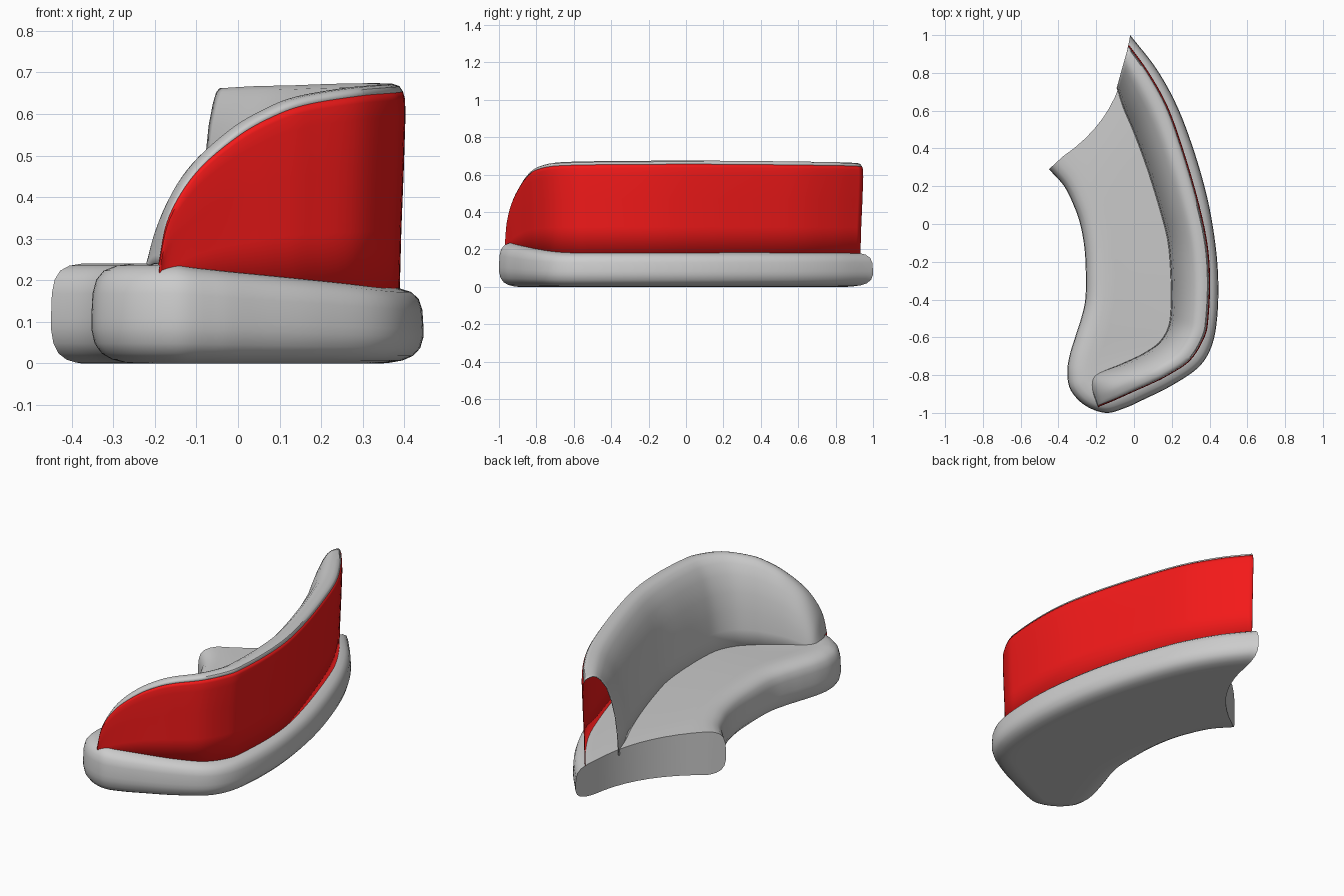
import bpy, bmesh, math
from mathutils import Vector

if "Cube" in bpy.data.objects:
    bpy.data.objects.remove(bpy.data.objects["Cube"])


def smooth_path(pts, n):
    """Catmull-Rom curve through points, n samples per span."""
    p = [Vector(q) for q in pts]
    p = [2 * p[0] - p[1]] + p + [2 * p[-1] - p[-2]]
    out = []
    for a, b, c, d in zip(p, p[1:], p[2:], p[3:]):
        for k in range(n):
            t = k / n
            out.append(0.5 * (2 * b + (c - a) * t + (2 * a - 5 * b + 4 * c - d) * t * t
                              + (3 * b - a - 3 * c + d) * t ** 3))
    return out + [p[-2]]


def loft(name, rows, closed=False, cap=False, thickness=0, color=None):
    """Skin a list of equal-length sections."""
    bm = bmesh.new()
    grid = [[bm.verts.new(v) for v in r] for r in rows]
    m = len(rows[0])
    for a, b in zip(grid, grid[1:]):
        for k in range(m if closed else m - 1):
            q = (k + 1) % m
            bm.faces.new((a[k], a[q], b[q], b[k]))
    if cap:  # flat cut end, as vertical strips
        g = grid[0]
        for k in range(m // 2 - 1):
            bm.faces.new((g[k], g[m - 1 - k], g[m - 2 - k], g[k + 1]))
    bmesh.ops.remove_doubles(bm, verts=bm.verts, dist=1e-5)
    bmesh.ops.recalc_face_normals(bm, faces=bm.faces)
    me = bpy.data.meshes.new(name)
    bm.to_mesh(me)
    bm.free()
    ob = bpy.data.objects.new(name, me)
    bpy.context.collection.objects.link(ob)
    if color:
        mat = bpy.data.materials.new(name)
        mat.diffuse_color = color
        mat.use_nodes = True
        mat.node_tree.nodes["Principled BSDF"].inputs["Base Color"].default_value = mat.diffuse_color
        me.materials.append(mat)
    if thickness:
        s = ob.modifiers.new("thickness", 'SOLIDIFY')
        s.thickness, s.offset = thickness, 0
    bpy.ops.object.select_all(action='DESELECT')
    ob.select_set(True)
    bpy.context.view_layer.objects.active = ob
    bpy.ops.object.shade_smooth_by_angle(angle=math.radians(40))
    return ob


# Seat: outline from the pointed cut end, round the front, back to the cut
outer = [(-.02, 1), (.12, .82), (.23, .62), (.32, .38), (.39, .13), (.43, -.1), (.446, -.3),
         (.44, -.5), (.41, -.65), (.34, -.76), (.2, -.855), (.05, -.93), (-.05, -.975)]
inner = [(-.45, .29), (-.37, .2), (-.32, .1), (-.285, 0), (-.262, -.13), (-.255, -.27),
         (-.258, -.4), (-.28, -.5), (-.312, -.6), (-.342, -.7), (-.353, -.79), (-.335, -.88),
         (-.26, -.96)]
ctrl = [(x, y, .185 + (max(0, .4 - x) * .1 if y < -.4 else 0)) for x, y in outer]
ctrl += [(-.15, -1, .24)] + [(x, y, .24) for x, y in reversed(inner)]
N = 6
rail = smooth_path(ctrl, N)
last = len(rail) - 1
normals = []
for i in range(last + 1):
    t = rail[min(i + 1, last)] - rail[max(i - 1, 0)]
    n = Vector((t.y, -t.x, 0)).normalized()
    if i < N:  # slide along the cut at the pointed end
        n = n.lerp(Vector((-.25, -1.34, 0)), 1 - i / N)
    normals.append(n)

top = [(0, .45), (.003, .7), (.012, .84), (.03, .93), (.06, .98), (.1, 1)]
bottom = [(0, .35), (.008, .2), (.025, .1), (.05, .04), (.08, .01), (.1, 0)]
STRIP = 9


def edge(i, prof):
    r = rail[i]
    return [Vector((r.x, r.y, r.z * f)) + normals[i] * d for d, f in prof]


def strip(a, b, bend):
    out = []
    for k in range(1, STRIP):
        u = k / STRIP
        out.append(a.lerp(b, u) + Vector((.06, -.03, 0)) * 4 * u * (1 - u) * bend)
    return out


rows = []
for j in range(last // 2 + 1):
    bend = max(0, 1 - j / (3 * N))
    ot, it = edge(j, top), edge(last - j, top)
    ob_, ib = edge(j, bottom), edge(last - j, bottom)
    rows.append(ot + strip(ot[-1], it[-1], bend) + it[::-1]
                + ib + strip(ib[-1], ob_[-1], bend) + ob_[::-1])
loft("seat", rows, closed=True, cap=True)

# Backrest: outer foot line with top height, and inner foot line
back_out = [(-.03, .94, .66), (.07, .8, .665), (.17, .62, .667), (.25, .4, .67),
            (.33, .13, .672), (.38, -.1, .672), (.395, -.3, .671), (.386, -.5, .669),
            (.365, -.6, .667), (.29, -.72, .66), (.17, -.8, .64), (.09, -.84, .612),
            (0, -.88, .56), (-.1, -.925, .47), (-.165, -.952, .36), (-.19, -.963, .24)]
back_in = [(-.09, .72, 0), (-.055, .61, 0), (0, .48, 0), (.07, .29, 0), (.135, .08, 0),
           (.18, -.1, 0), (.195, -.3, 0), (.195, -.45, 0), (.18, -.55, 0), (.13, -.63, 0),
           (.05, -.685, 0), (0, -.71, 0), (-.08, -.745, 0), (-.16, -.775, 0),
           (-.21, -.8, 0), (-.235, -.84, 0)]
BASE = .17
pairs = list(zip(smooth_path(back_out, N), smooth_path(back_in, N)))


def backrest_rows(section):
    return [[(o.x + (i.x - o.x) * u, o.y + (i.y - o.y) * u, BASE + (o.z - BASE) * f)
             for u, f in section] for o, i in pairs]


# Hollow padded cushion arching from the panel top down to the seat
loft("back_cushion", backrest_rows(
    [(0, .965), (.04, .99), (.12, 1), (.25, 1), (.36, .98), (.48, .93), (.65, .82),
     (.8, .64), (.9, .45), (.96, .25), (1, 0)]), thickness=.004)

# Red outer panel leaning slightly outward
loft("back_panel", backrest_rows(
    [(.04, 0), (.02, .3), (-.01, .6), (-.03, .85), (-.025, .93), (0, .965)]),
    thickness=.004, color=(.9, .01, .01, 1))
